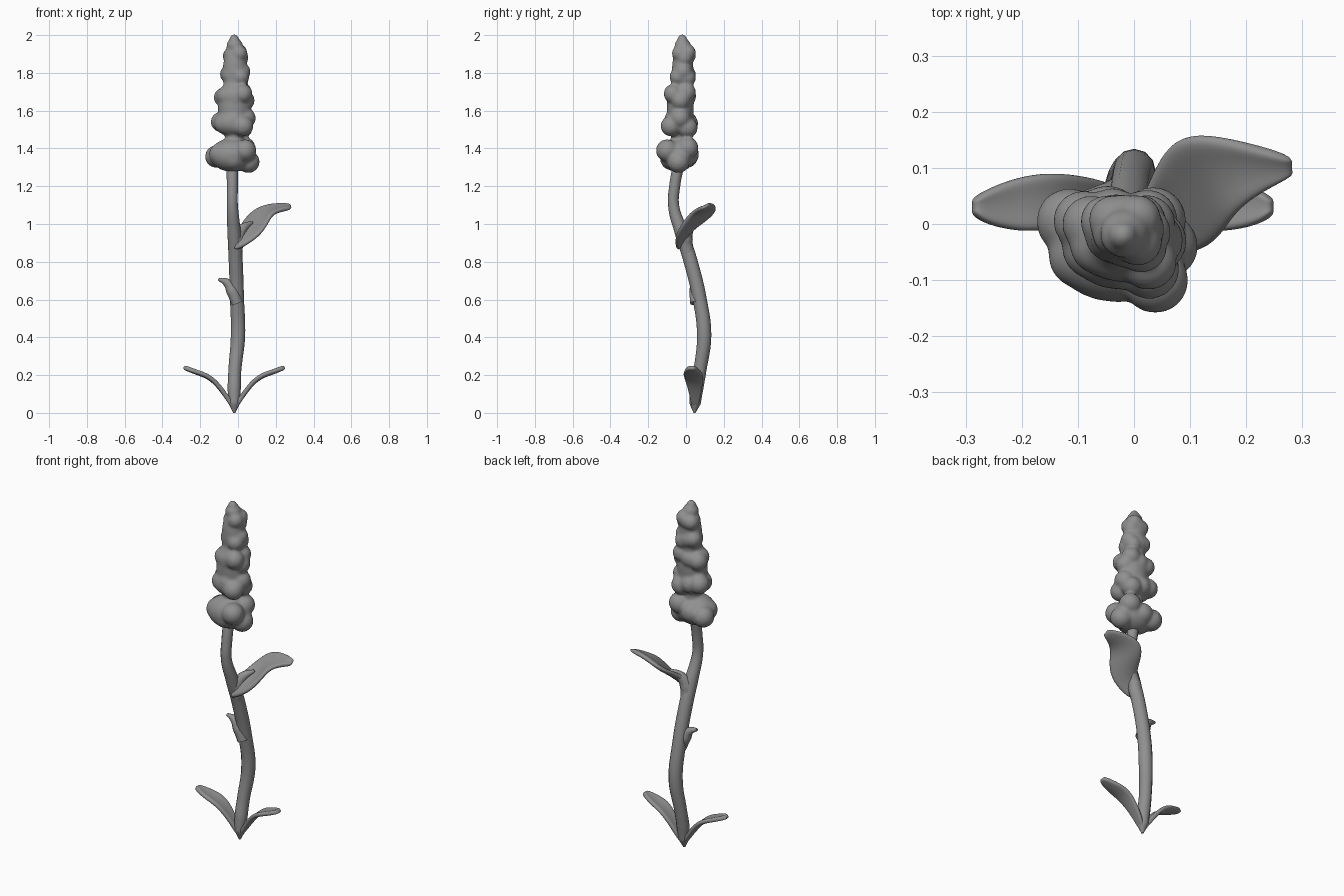
import bpy, bmesh
from mathutils import Matrix, Vector

if "Cube" in bpy.data.objects:
    bpy.data.objects.remove(bpy.data.objects["Cube"])

dark = bpy.data.materials.new('dark_grey')
dark.diffuse_color = (.28, .28, .28, 1)
dark.use_nodes = True
dark.node_tree.nodes["Principled BSDF"].inputs["Base Color"].default_value = dark.diffuse_color


def link(name, data):
    ob = bpy.data.objects.new(name, data)
    data.materials.append(dark)
    bpy.context.collection.objects.link(ob)
    return ob


def tube(name, pts):
    """Smooth tapering tube through (x, y, z, radius) points."""
    cu = bpy.data.curves.new(name, 'CURVE')
    cu.dimensions = '3D'
    cu.bevel_depth = 1.0
    cu.bevel_resolution = 4
    cu.resolution_u = 8
    cu.use_fill_caps = True
    sp = cu.splines.new('BEZIER')
    sp.bezier_points.add(len(pts) - 1)
    for bp, (x, y, z, r) in zip(sp.bezier_points, pts):
        bp.co = (x, y, z)
        bp.radius = r
        bp.handle_left_type = bp.handle_right_type = 'AUTO'
    return link(name, cu)


def leaf(name, rails, thickness, cup):
    """Blade lofted between two edge rails, with a sunken midrib."""
    bm = bmesh.new()
    rows = []
    for a, b in rails:
        a, b = Vector(a), Vector(b)
        row = []
        for t in (0, .25, .5, .75, 1):
            p = a.lerp(b, t)
            p.z -= cup * 4 * t * (1 - t) * (b - a).length
            row.append(bm.verts.new(p))
        rows.append(row)
    for r0, r1 in zip(rows, rows[1:]):
        for i in range(4):
            bm.faces.new((r0[i], r0[i + 1], r1[i + 1], r1[i]))
    bmesh.ops.recalc_face_normals(bm, faces=bm.faces)
    for f in bm.faces:
        f.smooth = True
    me = bpy.data.meshes.new(name)
    bm.to_mesh(me)
    bm.free()
    ob = link(name, me)
    so = ob.modifiers.new('Thickness', 'SOLIDIFY')
    so.thickness = thickness
    so.offset = 0
    sub = ob.modifiers.new('Round', 'SUBSURF')
    sub.levels = sub.render_levels = 2
    return ob


# Stem: gently S-shaped, pointed at the foot
tube('stem', [
    (-.02, .045, 0, .006), (-.02, .048, .05, .03), (-.02, .057, .13, .035),
    (-.017, .073, .22, .034), (0, .096, .41, .038), (-.005, .073, .6, .037),
    (-.012, .025, .8, .037), (-.02, -.022, .95, .036), (-.03, -.066, 1.1, .029),
    (-.03, -.06, 1.2, .029), (-.03, -.04, 1.32, .03), (-.02, -.03, 1.46, .03)])

# Small side shoot, and the thick foot of the middle leaf
tube('side_shoot', [(-.004, .052, .58, .03), (-.03, .05, .645, .033),
                    (-.06, .048, .69, .022), (-.103, .046, .708, .008)])
tube('middle_leaf_foot', [(-.012, .01, .84, .034), (-.004, -.002, .92, .038),
                          (.025, .015, .975, .027), (.075, .045, 1.01, .008)])

# Pair of base leaves: (distance from stem, z, y front edge, y back edge)
base = [(0, .025, .03, .062), (.04, .09, .02, .08), (.095, .165, 0, .09),
        (.145, .203, -.015, .092), (.2, .22, -.012, .08), (.25, .238, .002, .058),
        (.268, .243, .02, .042)]
for side, name in ((-1, 'base_leaf_left'), (1, 'base_leaf_right')):
    leaf(name, [((-.02 + side * d, y0, z), (-.02 + side * d, y1, z))
                for d, z, y0, y1 in base], .024, .08)

# Broad leaf halfway up the stem
leaf('middle_leaf', [
    ((-.02, -.045, .86), (-.02, .015, .95)),
    ((.035, -.055, .885), (.01, .03, .99)),
    ((.112, -.055, .938), (.03, .085, 1.02)),
    ((.155, -.025, 1.0), (.06, .145, 1.055)),
    ((.18, .02, 1.055), (.11, .163, 1.09)),
    ((.225, .055, 1.075), (.19, .147, 1.108)),
    ((.285, .085, 1.085), (.285, .118, 1.105))], .026, .08)

# Flower spike: whorls of round buds fused into one soft surface
bm = bmesh.new()


def ball(x, y, z, rx, ry, rz):
    m = Matrix.Translation((x, y, z)) @ Matrix.Diagonal((rx, ry, rz, 1))
    bmesh.ops.create_icosphere(bm, subdivisions=3, radius=1, matrix=m)


# Bud layout within a whorl, as fractions of its half size
buds = [(-1, .9, -.2), (-.75, -.2, .1), (.8, -1, .6), (1, .1, -.9),
        (.75, .95, .9), (-.2, 1, .1), (.05, -.6, -.5)]
# centre x, centre y, centre z, half width, half depth, half height, bud radius
whorls = [(-.03, -.045, 1.365, .145, .115, .1, .06),
          (-.025, -.035, 1.535, .12, .1, .083, .055),
          (-.02, -.032, 1.675, .109, .087, .076, .052),
          (-.015, -.017, 1.79, .082, .071, .066, .047),
          (-.013, -.011, 1.893, .069, .065, .06, .044)]
for i, (cx, cy, cz, hx, hy, hz, r) in enumerate(whorls):
    flip = -1 if i % 2 else 1
    for bx, by, bz in buds:
        ball(cx + bx * (hx - r), cy + by * (hy - r), cz + flip * bz * (hz - r), r, r, r)
    ball(cx, cy, cz, hx * .83, hy * .83, hz * .9)

# Core filling the spike, and the tip
ball(-.02, -.03, 1.5, .05, .05, .2)
ball(-.02, -.03, 1.62, .087, .072, .16)
ball(-.016, -.018, 1.8, .066, .058, .16)
ball(-.018, -.018, 1.945, .044, .044, .038)
ball(-.02, -.02, 1.972, .027, .027, .034)

me = bpy.data.meshes.new('flower_spike')
bm.to_mesh(me)
bm.free()
spike = link('flower_spike', me)
rm = spike.modifiers.new('Fuse', 'REMESH')
rm.mode = 'VOXEL'
rm.voxel_size = .007
rm.use_smooth_shade = True
sm = spike.modifiers.new('Soften', 'SMOOTH')
sm.factor = .5
sm.iterations = 16
